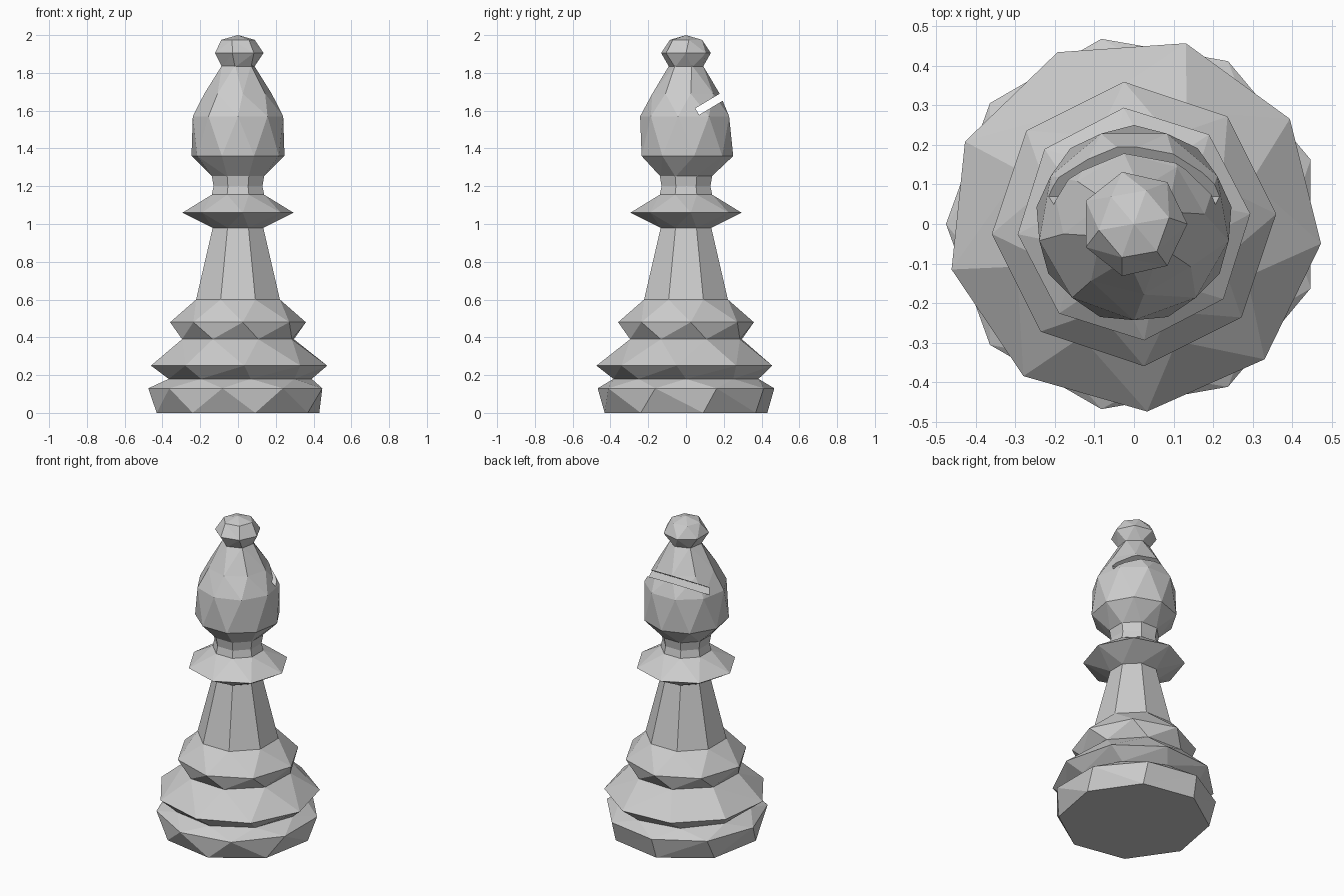
import bpy, bmesh
from math import sin, cos, pi, radians

if "Cube" in bpy.data.objects:
    bpy.data.objects.remove(bpy.data.objects["Cube"])


def faceted(name, rings):
    """Closed faceted turning. Ring = (z, radius, sides, phase in degrees); sides 1 is a pole."""
    bm = bmesh.new()
    loops = []
    for z, r, n, ph in rings:
        step = 360 / n
        ph = ph % step if n > 1 else 0
        if n > 1 and ph > step / 2:
            ph -= step
        vs = [bm.verts.new((r * cos(radians(ph + step * i)),
                            r * sin(radians(ph + step * i)), z)) for i in range(n)]
        loops.append((vs, ph, step))
    # stitch neighbouring rings in order of angle
    for (a, pa, sa), (b, pb, sb) in zip(loops, loops[1:]):
        n, m = len(a), len(b)
        if m == 1:
            for i in range(n):
                bm.faces.new((a[i], a[(i + 1) % n], b[0]))
            continue
        i = j = 0
        while i < n or j < m:
            if j >= m or (i < n and pa + sa * (i + 1) <= pb + sb * (j + 1)):
                bm.faces.new((a[i % n], a[(i + 1) % n], b[j % m]))
                i += 1
            else:
                bm.faces.new((a[i % n], b[(j + 1) % m], b[j % m]))
                j += 1
    # end caps
    for vs, _, _ in (loops[0], loops[-1]):
        if len(vs) > 2:
            bm.faces.new(vs)
    bmesh.ops.recalc_face_normals(bm, faces=bm.faces)
    me = bpy.data.meshes.new(name)
    bm.to_mesh(me)
    bm.free()
    ob = bpy.data.objects.new(name, me)
    bpy.context.collection.objects.link(ob)
    return ob


# stepped base, tapering stem, collar and neck
faceted("base_and_stem", [
    (0.00, 0.44, 8, 12),
    (0.13, 0.475, 9, 20),
    (0.18, 0.39, 9, 0),
    (0.25, 0.475, 9, -6),
    (0.39, 0.315, 8, 20),
    (0.48, 0.36, 8, 4),
    (0.60, 0.24, 8, 22.5),
    (0.98, 0.145, 8, 22.5),
    (1.06, 0.295, 8, 5),
    (1.155, 0.15, 8, 22.5),
    (1.20, 0.14, 8, 22.5),
    (1.255, 0.15, 8, 22.5),
])

# rounded head
head = faceted("head", [
    (1.25, 0.145, 8, 22.5),
    (1.36, 0.25, 9, 10),
    (1.57, 0.243, 9, 30),
    (1.69, 0.18, 8, 8),
    (1.84, 0.09, 6, 20),
])

# slanted slit on the back of the head
bpy.ops.mesh.primitive_cube_add(size=1, location=(0, 0.231, 1.698),
                                rotation=(radians(31), 0, 0))
cutter = bpy.context.object
cutter.name = "slit_cutter"
cutter.scale = (0.8, 0.4, 0.04)
cutter.hide_render = True
mod = head.modifiers.new("slit", "BOOLEAN")
mod.operation = "DIFFERENCE"
mod.solver = "EXACT"
mod.object = cutter
bpy.context.view_layer.objects.active = head
bpy.ops.object.modifier_apply(modifier="slit")
bpy.data.objects.remove(cutter)

# top finial
faceted("finial", [
    (1.83, 0.09, 6, 20),
    (1.905, 0.135, 7, 0),
    (1.975, 0.09, 6, 10),
    (2.00, 0, 1, 0),
])
